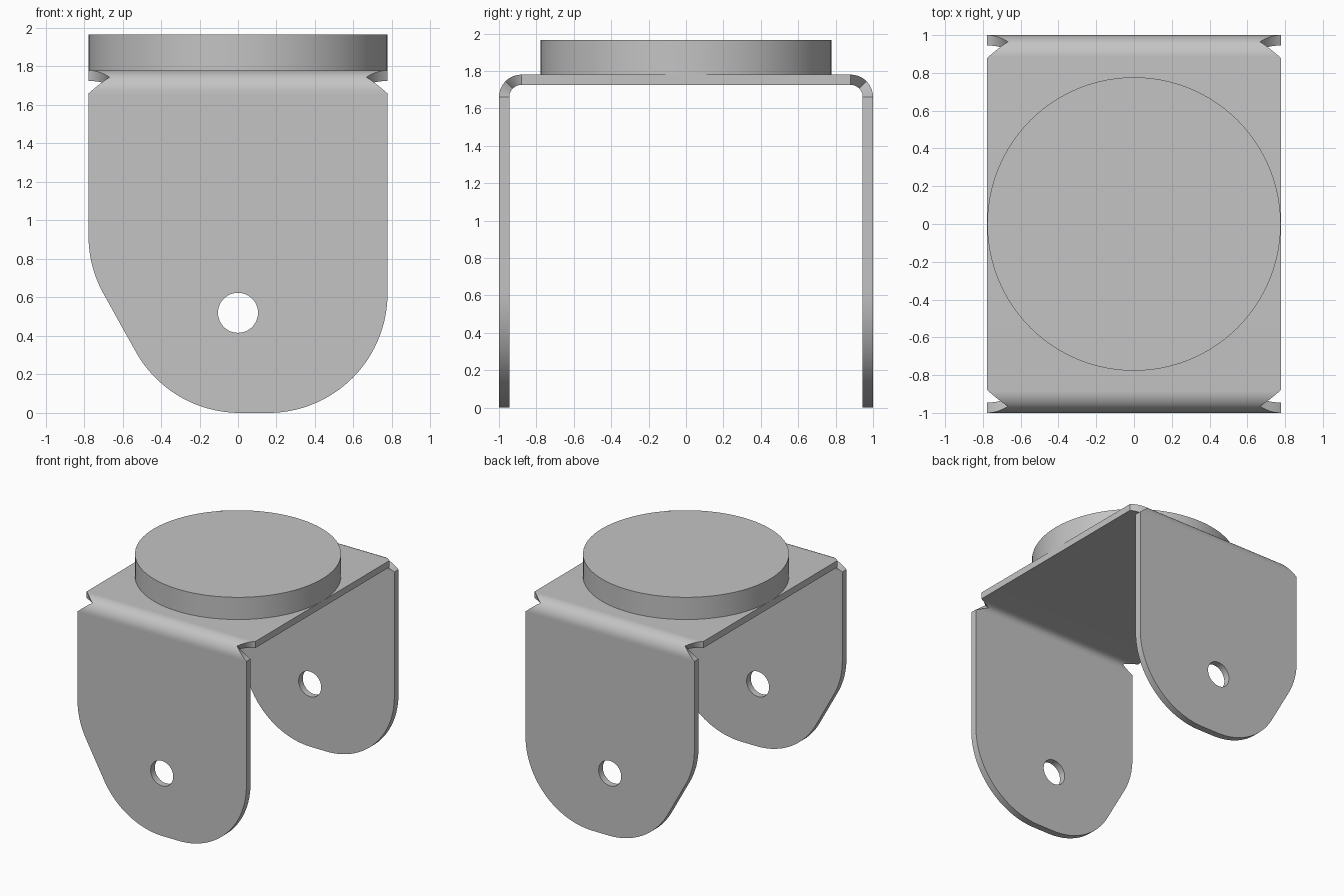
import bpy, bmesh
from math import sin, cos, pi, radians

if "Cube" in bpy.data.objects:
    bpy.data.objects.remove(bpy.data.objects["Cube"])

HALF_W = 0.777      # half width of the strap
THICK = 0.055       # sheet thickness
BEND = 0.12         # outer bend radius
TOP = 1.78          # top of the sheet
BEND_Z = TOP - BEND
NOTCH = 0.11        # depth of the corner relief notches

grey = bpy.data.materials.new("plain_grey")
grey.use_nodes = True
colour = (0.55, 0.55, 0.55, 1)
grey.diffuse_color = colour
grey.node_tree.nodes["Principled BSDF"].inputs["Base Color"].default_value = colour


def finish(name, bm):
    bmesh.ops.recalc_face_normals(bm, faces=bm.faces)
    mesh = bpy.data.meshes.new(name)
    bm.to_mesh(mesh)
    bm.free()
    mesh.materials.append(grey)
    obj = bpy.data.objects.new(name, mesh)
    bpy.context.collection.objects.link(obj)
    bpy.ops.object.select_all(action='DESELECT')
    obj.select_set(True)
    bpy.context.view_layer.objects.active = obj
    bpy.ops.object.shade_smooth_by_angle(angle=radians(30))
    return obj


def arc(cx, cz, r, start, end, n):
    return [(cx + r * cos(radians(start + (end - start) * i / n)),
             cz + r * sin(radians(start + (end - start) * i / n))) for i in range(n + 1)]


# Side plates: rounded outline with one slanted corner and a pin hole
def side_plate(name, y):
    r = 0.62
    outline = [(-HALF_W, BEND_Z)]
    outline += arc(r - HALF_W, 0.92, r, 180, 210, 12)
    outline += arc(0.01, r, r, 210, 270, 24)
    outline += arc(HALF_W - r, r, r, 270, 360, 36)
    outline.append((HALF_W, BEND_Z))
    hole = arc(0, 0.52, 0.104, 0, 360, 48)[:-1]
    bm = bmesh.new()
    for loop in (outline, hole):
        vs = [bm.verts.new((x, y, z)) for x, z in loop]
        for a, b in zip(vs, vs[1:] + vs[:1]):
            bm.edges.new((a, b))
    bmesh.ops.triangle_fill(bm, edges=bm.edges[:], use_beauty=True, normal=(0, -1, 0))
    ext = bmesh.ops.extrude_face_region(bm, geom=bm.faces[:])
    moved = [v for v in ext["geom"] if isinstance(v, bmesh.types.BMVert)]
    bmesh.ops.translate(bm, verts=moved, vec=(0, THICK, 0))
    return finish(name, bm)


side_plate("front_side_plate", -1)
side_plate("back_side_plate", 1 - THICK)

# Top plate with both bends; the strip narrows at mid bend to form the notches
STEPS = 16
stations = []
for side in (-1, 1):
    bend = []
    for i in range(STEPS + 1):
        t = i / STEPS
        a = t * pi / 2
        half = HALF_W - NOTCH * (1 - abs(2 * t - 1))
        pts = [(side * (1 - BEND + r * cos(a)), BEND_Z + r * sin(a))
               for r in (BEND, BEND - THICK)]
        bend.append((half, pts))
    stations += bend if side < 0 else bend[::-1]

bm = bmesh.new()
rings = []
for half, (outer, inner) in stations:
    rings.append([bm.verts.new((x, *p)) for x, p in
                  ((-half, outer), (half, outer), (half, inner), (-half, inner))])
for a, b in zip(rings, rings[1:]):
    for i in range(4):
        j = (i + 1) % 4
        bm.faces.new((a[i], a[j], b[j], b[i]))
finish("bent_top_plate", bm)

# Round boss on top
height = 0.185
bm = bmesh.new()
bmesh.ops.create_cone(bm, cap_ends=True, segments=96, radius1=HALF_W,
                      radius2=HALF_W, depth=height)
bmesh.ops.translate(bm, verts=bm.verts, vec=(0, 0, TOP + height / 2))
finish("round_boss", bm)
